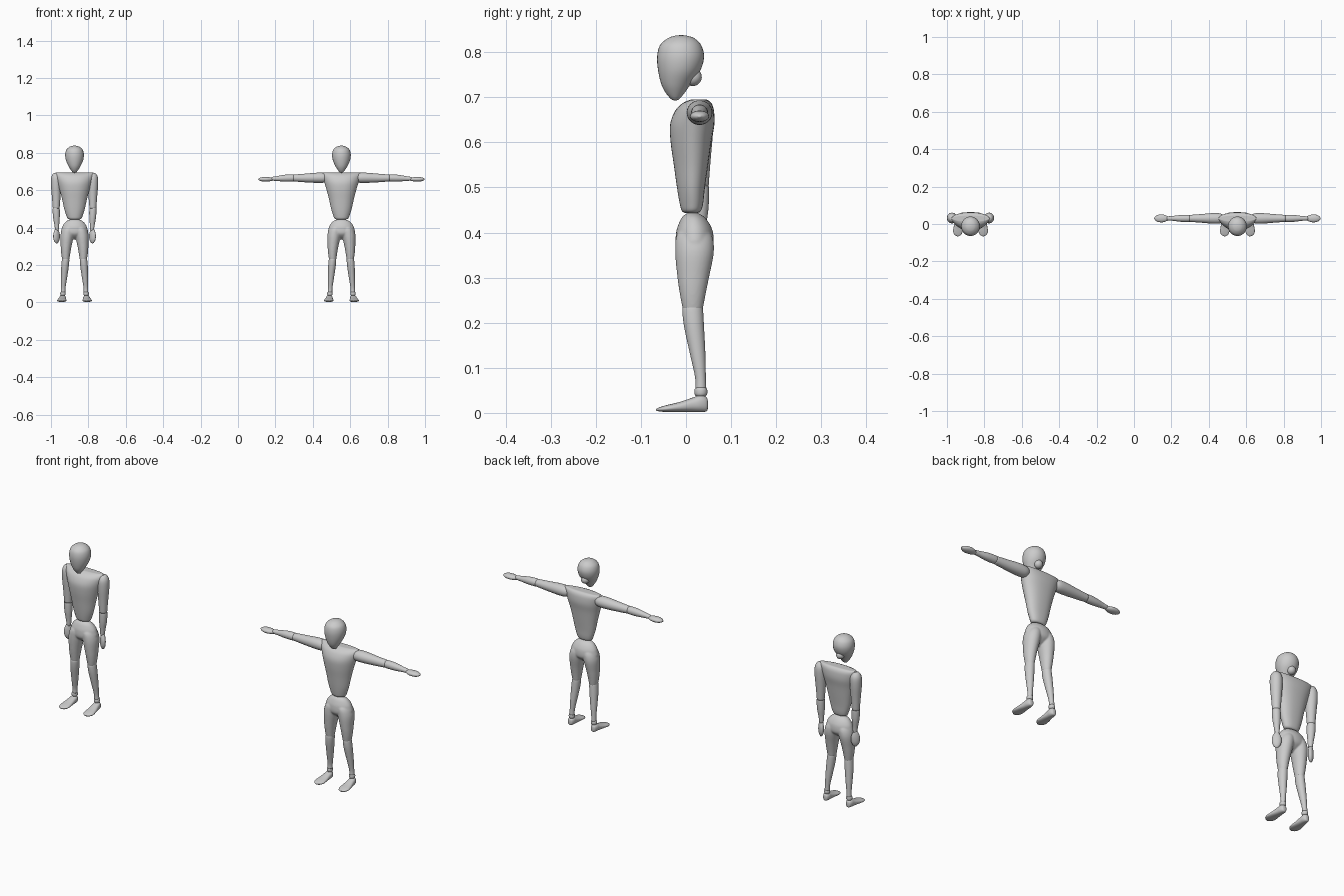
import bpy, bmesh, math
from mathutils import Vector, Matrix

N = 36       # points around a ring
STEPS = 5    # interpolated rings between two sections


def spline(p0, p1, p2, p3, t):
    return 0.5 * (2 * p1 + (p2 - p0) * t + (2 * p0 - 5 * p1 + 4 * p2 - p3) * t * t
                  + (3 * p1 - p0 - 3 * p2 + p3) * t ** 3)


def loft(bm, sections, mat=Matrix(), power=2.0, taper=0.0):
    """Smooth body through sections (z, cx, cy, rx, ry); taper narrows the front."""
    s = [sections[0]] + sections + [sections[-1]]
    rows = []
    for i in range(1, len(s) - 2):
        for k in range(STEPS):
            rows.append([spline(*q, k / STEPS) for q in zip(s[i - 1], s[i], s[i + 1], s[i + 2])])
    rows.append(s[-1])
    rings = []
    for z, cx, cy, rx, ry in rows:
        ring = []
        for j in range(N):
            a = 2 * math.pi * j / N
            c, d = math.cos(a), math.sin(a)
            u = math.copysign(abs(c) ** (2 / power), c)
            v = math.copysign(abs(d) ** (2 / power), d)
            x = u * max(rx, .0005) * (1 - taper * max(0, -v))
            ring.append(bm.verts.new(mat @ Vector((cx + x, cy + v * max(ry, .0005), z))))
        rings.append(ring)
    for a, b in zip(rings, rings[1:]):
        for j in range(N):
            bm.faces.new((a[j], a[(j + 1) % N], b[(j + 1) % N], b[j]))
    bm.faces.new(rings[0])
    bm.faces.new(rings[-1])


def finish(name, bm):
    bmesh.ops.recalc_face_normals(bm, faces=bm.faces)
    me = bpy.data.meshes.new(name)
    bm.to_mesh(me)
    bm.free()
    for p in me.polygons:
        p.use_smooth = True
    ob = bpy.data.objects.new(name, me)
    bpy.context.collection.objects.link(ob)
    return ob


def part(name, sections, mat, **kw):
    bm = bmesh.new()
    loft(bm, sections, mat, **kw)
    return finish(name, bm)


HEAD = [(.693, 0, -.024, .002, .002), (.696, 0, -.024, .010, .009), (.71, 0, -.024, .021, .021),
        (.73, 0, -.022, .033, .033), (.76, 0, -.015, .046, .047), (.79, 0, -.012, .050, .052),
        (.815, 0, -.012, .044, .046), (.83, 0, -.011, .029, .031), (.836, 0, -.011, .015, .016),
        (.838, 0, -.011, .002, .002)]
TORSO = [(.443, 0, .012, .022, .012), (.448, 0, .012, .036, .021), (.465, 0, .012, .044, .026),
         (.5, 0, .011, .055, .031), (.55, 0, .011, .066, .038), (.6, 0, .011, .079, .045),
         (.64, 0, .014, .091, .049), (.67, 0, .019, .101, .043), (.686, 0, .024, .104, .033),
         (.694, 0, .028, .102, .020), (.695, 0, .028, .098, .010)]
PELVIS = [(.335, 0, .018, .002, .002), (.35, 0, .018, .03, .025), (.37, 0, .019, .070, .041),
          (.4, 0, .019, .067, .041), (.42, 0, .018, .057, .034), (.435, 0, .016, .042, .024),
          (.443, 0, .015, .022, .012), (.445, 0, .015, .002, .002)]
THIGH = [(.228, .047, .015, .019, .022), (.26, .047, .015, .024, .028), (.3, .045, .016, .029, .035),
         (.36, .039, .019, .036, .043), (.4, .030, .018, .030, .036), (.42, .028, .018, .002, .002)]
SHIN = [(.236, .048, .015, .018, .021), (.225, .048, .015, .020, .023), (.19, .051, .018, .020, .022),
        (.13, .056, .026, .016, .017), (.08, .060, .032, .012, .012), (.054, .061, .033, .012, .012)]
ANKLE = [(.036, .062, .033, .010, .010), (.042, .062, .033, .014, .014),
         (.052, .062, .033, .014, .014), (.057, .062, .033, .010, .010)]
# Foot runs heel to toe: (-y, x, height, half width, half height)
FOOT = [(-.049, .064, .018, .003, .004), (-.046, .064, .019, .011, .015), (-.033, .064, .021, .017, .019),
        (-.015, .065, .018, .019, .016), (.015, .067, .013, .023, .011), (.04, .068, .010, .025, .008),
        (.057, .068, .008, .018, .005), (.066, .067, .007, .003, .002)]
# Arm hangs down from the shoulder pivot
ARM = [(.026, 0, 0, .003, .003), (.021, 0, 0, .016, .016), (0, 0, 0, .026, .027),
       (-.04, 0, 0, .027, .028), (-.10, .001, 0, .023, .023), (-.165, .001, 0, .018, .018)]
FOREARM = [(-.155, .001, 0, .016, .016), (-.17, .001, 0, .019, .019), (-.21, .002, 0, .018, .018),
           (-.25, .004, 0, .013, .013), (-.275, .005, 0, .010, .011), (-.283, .005, 0, .007, .008)]
HAND = [(-.27, 0, 0, .003, .003), (-.276, 0, 0, .008, .010), (-.30, 0, 0, .012, .020),
        (-.325, 0, 0, .012, .020), (-.342, 0, 0, .008, .013), (-.351, 0, 0, .002, .003)]
FOOT_TURN = Matrix.Rotation(math.pi / 2, 4, 'X')


def figure(tag, cx, arms_out):
    base = Matrix.Translation((cx, 0, 0))
    part(tag + "_head", HEAD, base)
    part(tag + "_torso", TORSO, base, power=2.4, taper=.25)
    # Small neck ball behind the head
    bm = bmesh.new()
    bmesh.ops.create_uvsphere(bm, u_segments=24, v_segments=14, radius=.02,
                              matrix=base @ Matrix.Translation((0, .015, .745)))
    finish(tag + "_neck_ball", bm)
    # Hips and thighs blended into one body
    bm = bmesh.new()
    loft(bm, PELVIS, base)
    for s in (1, -1):
        loft(bm, THIGH, base @ Matrix.Scale(s, 4, (1, 0, 0)))
    hips = finish(tag + "_hips", bm)
    rm = hips.modifiers.new("blend", 'REMESH')
    rm.mode, rm.voxel_size, rm.use_smooth_shade = 'VOXEL', .003, True
    sm = hips.modifiers.new("soften", 'SMOOTH')
    sm.factor, sm.iterations = .5, 8
    # Mirrored limbs
    for s, side in ((1, "left"), (-1, "right")):
        m = base @ Matrix.Scale(s, 4, (1, 0, 0))
        n = tag + "_" + side
        part(n + "_shin", SHIN, m)
        part(n + "_ankle", ANKLE, m)
        part(n + "_foot", FOOT, m @ FOOT_TURN, power=2.3)
        if arms_out:
            a = m @ Matrix.Translation((.094, .030, .666)) @ Matrix.Rotation(-math.pi / 2, 4, 'Y')
            hand = a @ Matrix.Translation((-.008, 0, 0))
        else:
            a = m @ Matrix.Translation((.099, .032, .666))
            hand = a @ Matrix.Translation((-.003, 0, 0)) @ Matrix.Rotation(math.radians(50), 4, 'Z')
        flip = Matrix.Scale(-1, 4, (1, 0, 0))
        part(n + "_upper_arm", ARM, a @ flip)
        part(n + "_forearm", FOREARM, a @ flip)
        part(n + "_hand", HAND, hand)


figure("standing", -.874, False)
figure("arms_out", .553, True)
